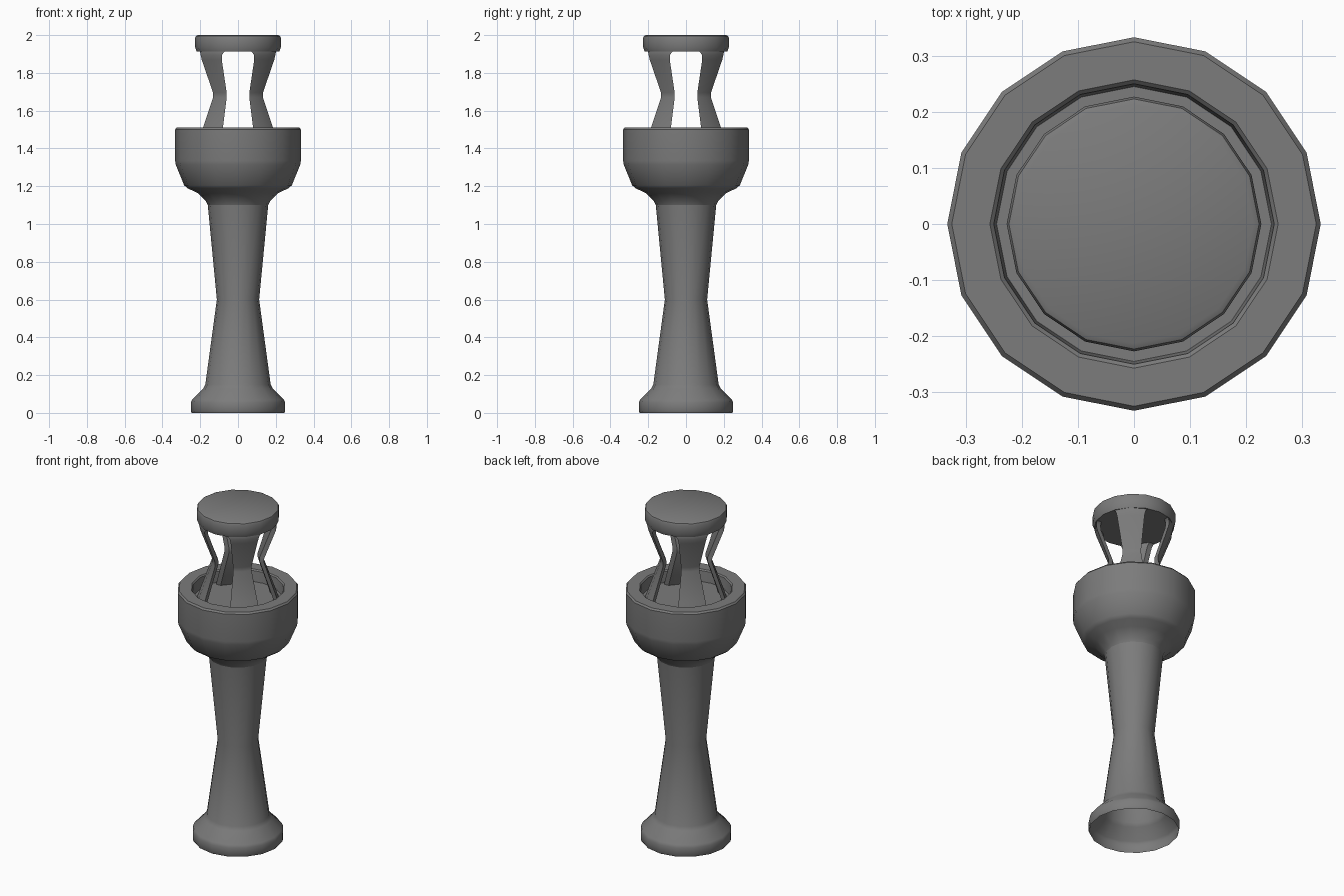
import bpy, bmesh
from math import sin, cos, pi, radians, sqrt

if "Cube" in bpy.data.objects:
    bpy.data.objects.remove(bpy.data.objects["Cube"], do_unlink=True)

SIDES = 16
grey = bpy.data.materials.new("dark_grey")
grey.use_nodes = True
GREY = (0.2, 0.2, 0.2, 1)
grey.diffuse_color = GREY
grey.node_tree.nodes["Principled BSDF"].inputs["Base Color"].default_value = GREY


def skin(name, rings, cap_start=False, cap_end=False):
    """Join counter-clockwise rings, listed upward on the outside, into a skin."""
    bm = bmesh.new()
    loops = [[bm.verts.new(p) for p in ring] for ring in rings]
    for low, high in zip(loops, loops[1:]):
        n = len(low)
        for i in range(n):
            j = (i + 1) % n
            bm.faces.new((low[i], low[j], high[j], high[i]))
    if cap_start:
        bm.faces.new(loops[0][::-1])
    if cap_end:
        bm.faces.new(loops[-1])
    mesh = bpy.data.meshes.new(name)
    bm.to_mesh(mesh)
    bm.free()
    mesh.materials.append(grey)
    obj = bpy.data.objects.new(name, mesh)
    bpy.context.collection.objects.link(obj)
    bpy.ops.object.select_all(action="DESELECT")
    obj.select_set(True)
    bpy.context.view_layer.objects.active = obj
    bpy.ops.object.shade_smooth_by_angle(angle=radians(35))
    return obj


def lathe(name, profile, **caps):
    angles = [2 * pi * i / SIDES for i in range(SIDES)]
    return skin(name, [[(r * cos(a), r * sin(a), z) for a in angles]
                       for r, z in profile], **caps)


# Flared foot and waisted stem, open underneath
lathe("stem", [(.245, 0), (.25, .01), (.25, .055), (.243, .07), (.185, .128),
               (.173, .15), (.112, .6), (.16, 1.1)])

# Thick-walled bowl with a recessed floor
lathe("bowl", [(.16, 1.1), (.17, 1.12), (.215, 1.165), (.265, 1.188),
               (.285, 1.205), (.33, 1.315), (.333, 1.335), (.333, 1.5),
               (.325, 1.51), (.257, 1.51), (.25, 1.503), (.245, 1.44)],
      cap_end=True)

# Solid cap with softened edges
lathe("cap", [(.218, 1.912), (.227, 1.935), (.227, 1.985), (.223, 1.995),
              (.213, 2)], cap_start=True, cap_end=True)

# Four pinched struts: outer radius, half opening between struts, height
LEVELS = [(.225, .088, 1.438), (.2, .08, 1.51), (.143, .06, 1.67),
          (.143, .06, 1.695), (.208, .086, 1.87), (.214, .084, 1.895),
          (.217, .077, 1.908), (.219, .066, 1.915)]
WALL = .03


def strut_ring(r, w, z, turn):
    b, d, e = r * cos(pi / 8), r / sqrt(2), (r - WALL) / sqrt(2)
    section = [(b, w), (d, d), (w, b), (w, b - WALL), (e, e), (b - WALL, w)]
    c, s = cos(turn), sin(turn)
    return [(x * c - y * s, x * s + y * c, z) for x, y in section]


for k, side in enumerate(("back_left", "back_right", "front_right", "front_left")):
    skin("strut_" + side, [strut_ring(*lv, k * pi / 2) for lv in LEVELS],
         cap_start=True, cap_end=True)
